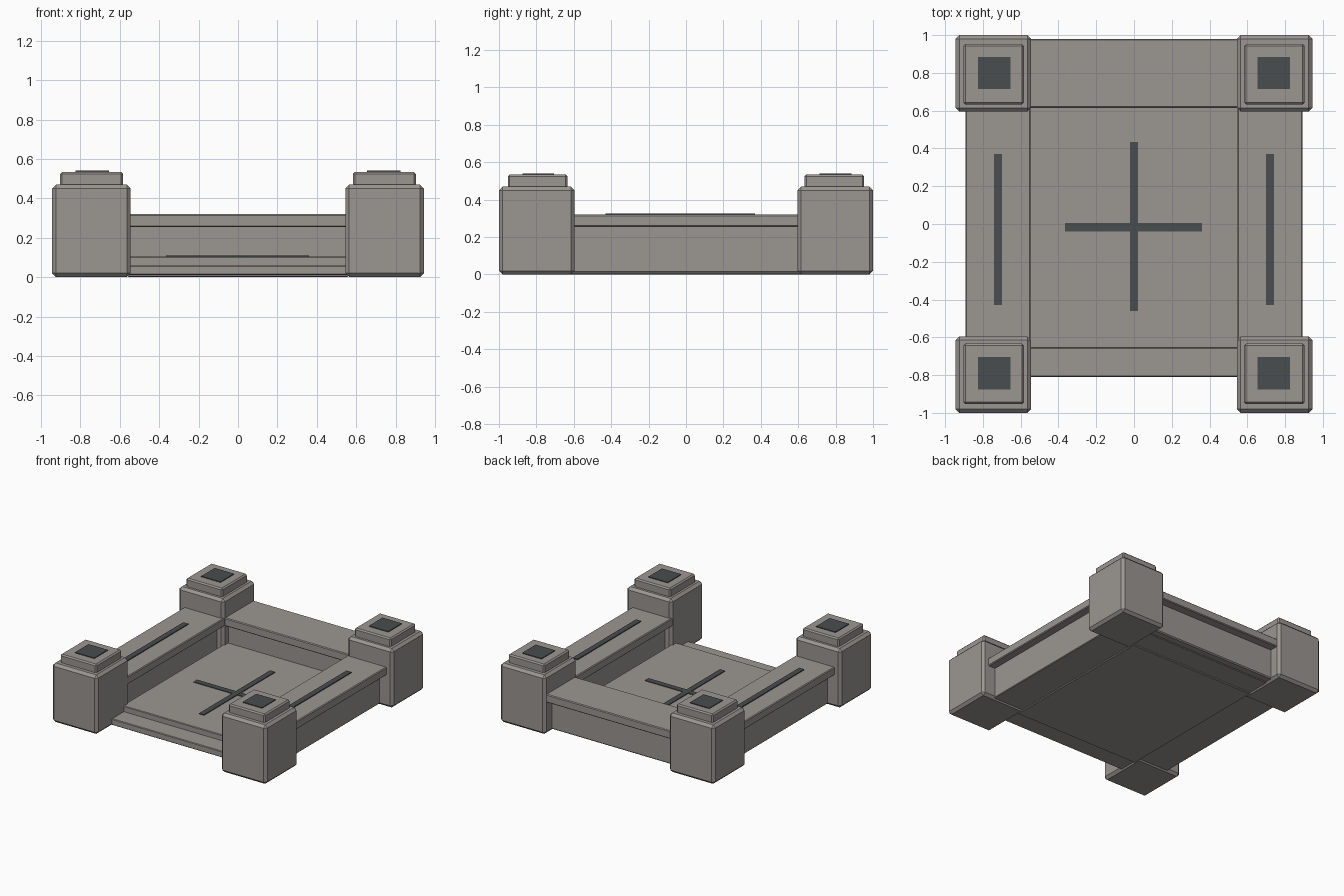
import bpy

cube = bpy.data.objects.get("Cube")
if cube:
    bpy.data.objects.remove(cube, do_unlink=True)


def make_material(name, rgb):
    mat = bpy.data.materials.new(name)
    mat.use_nodes = True
    colour = (*rgb, 1.0)
    mat.diffuse_color = colour
    shader = mat.node_tree.nodes["Principled BSDF"]
    shader.inputs["Base Color"].default_value = colour
    shader.inputs["Roughness"].default_value = 0.9
    return mat


stone = make_material("warm_grey_stone", (0.33, 0.305, 0.285))
dark = make_material("dark_slate", (0.067, 0.075, 0.075))


def block(name, x, y, z, mat=stone, bevel=0.0):
    """Box spanning the given (low, high) ranges, with optional chamfered edges."""
    spans = (x, y, z)
    bpy.ops.mesh.primitive_cube_add(size=1, location=[(a + b) / 2 for a, b in spans])
    obj = bpy.context.object
    obj.name = name
    obj.scale = [b - a for a, b in spans]
    bpy.ops.object.transform_apply(location=False, rotation=False, scale=True)
    obj.data.materials.append(mat)
    if bevel:
        mod = obj.modifiers.new("chamfer", 'BEVEL')
        mod.width = bevel
        mod.segments = 1
    return obj


def mirrored(span, side):
    return tuple(sorted(v * side for v in span))


# Base slab with front step, and the raised floor set into it
block("base_step", (-0.83, 0.83), (-0.81, 0.85), (0.01, 0.06), bevel=0.005)
block("floor_slab", (-0.56, 0.56), (-0.66, 0.66), (0.0, 0.105), bevel=0.005)

# Cross inlay on the floor
block("floor_inlay_long", (-0.022, 0.022), (-0.46, 0.435), (0.102, 0.111), dark)
block("floor_inlay_wide", (-0.365, 0.36), (-0.04, 0.005), (0.102, 0.11), dark)

# Back wall with overhanging rail
block("back_wall", (-0.6, 0.6), (0.66, 0.91), (0.015, 0.27), bevel=0.008)
block("back_rail", (-0.58, 0.58), (0.615, 0.98), (0.255, 0.32), bevel=0.006)

for side, word in ((-1, "right"), (1, "left")):
    # Side wall, rail and inlaid strip
    block(word + "_wall", mirrored((0.6, 0.83), side), (-0.62, 0.62), (0.015, 0.27), bevel=0.008)
    block(word + "_rail", mirrored((0.547, 0.893), side), (-0.62, 0.62), (0.255, 0.32), bevel=0.006)
    block(word + "_rail_inlay", mirrored((0.698, 0.742), side), (-0.43, 0.37), (0.319, 0.327), dark)

    # Corner pillars with caps and dark top plates
    for end, place in ((-1, "front"), (1, "back")):
        name = place + "_" + word + "_pillar"
        block(name, mirrored((0.545, 0.945), side), mirrored((0.595, 1.0), end), (0.0, 0.47), bevel=0.02)
        block(name + "_cap", mirrored((0.583, 0.903), side), mirrored((0.633, 0.953), end),
              (0.46, 0.535), bevel=0.01)
        y_mid = 0.8 if end > 0 else -0.79
        block(name + "_plate", mirrored((0.655, 0.825), side), (y_mid - 0.085, y_mid + 0.085),
              (0.533, 0.541), dark)
